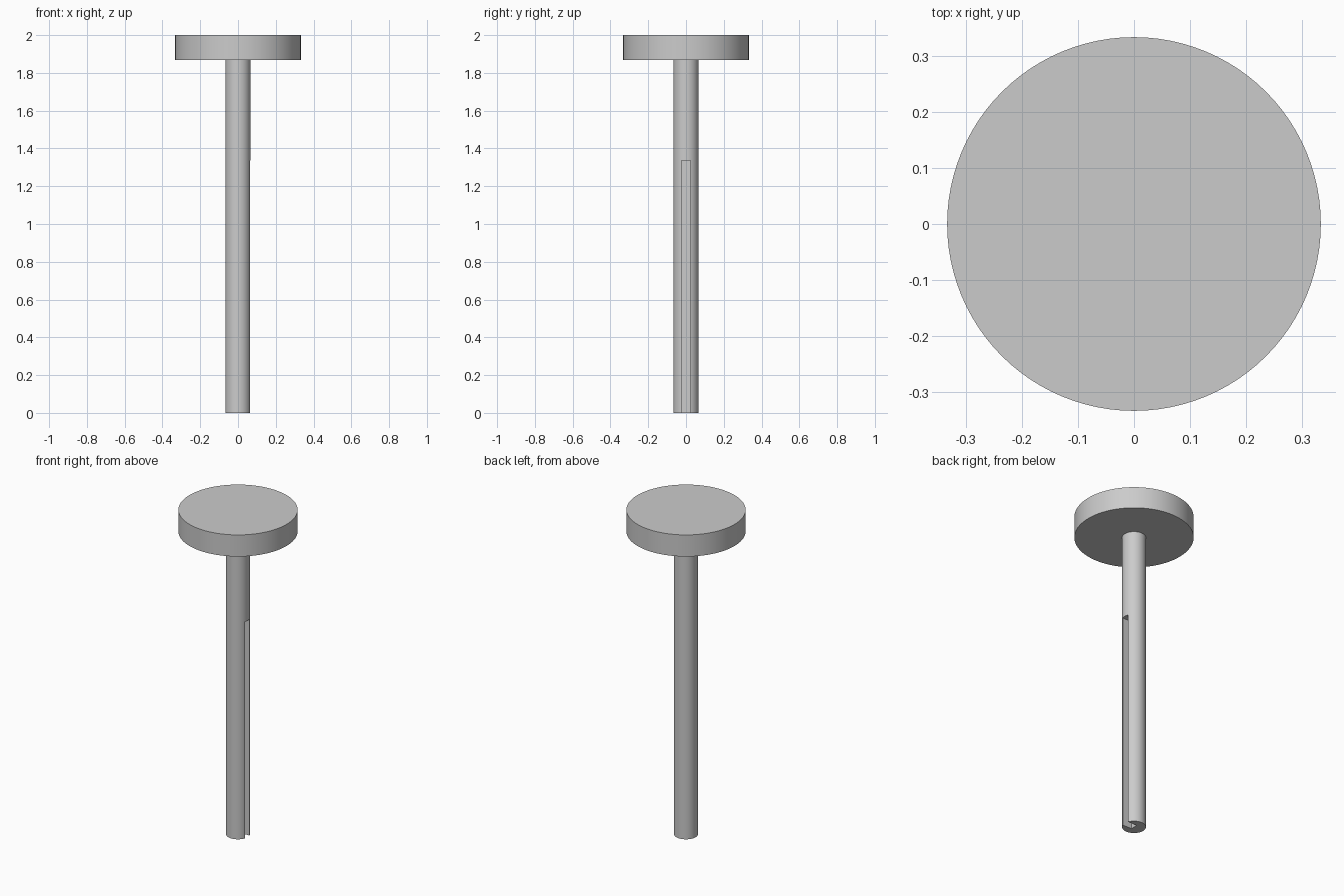
import bpy
from math import radians

default = bpy.data.objects.get("Cube")
if default:
    bpy.data.objects.remove(default, do_unlink=True)

TOP = 2.0
HEAD_BASE = 1.867
SLOT_TOP = 1.335
SLOT_WIDTH = 0.046

grey = bpy.data.materials.new("plain grey")
grey.use_nodes = True
colour = (0.6, 0.6, 0.6, 1)
grey.diffuse_color = colour
grey.node_tree.nodes["Principled BSDF"].inputs["Base Color"].default_value = colour


def cylinder(name, radius, bottom, top):
    bpy.ops.mesh.primitive_cylinder_add(
        vertices=96, radius=radius, depth=top - bottom,
        location=(0, 0, (bottom + top) / 2))
    obj = bpy.context.object
    obj.name = name
    obj.data.materials.append(grey)
    return obj


def smooth(obj):
    bpy.ops.object.select_all(action="DESELECT")
    obj.select_set(True)
    bpy.context.view_layer.objects.active = obj
    bpy.ops.object.shade_smooth_by_angle(angle=radians(30))


# Round flat head
head = cylinder("head_disc", 0.333, HEAD_BASE, TOP)
smooth(head)

# Shaft below the head
shaft = cylinder("shaft", 0.0667, 0, HEAD_BASE)

# Keyway slot, from the shaft axis out through the +x side and the lower end
bpy.ops.mesh.primitive_cube_add(size=1, location=(0.1, 0, SLOT_TOP / 2 - 0.1))
cutter = bpy.context.object
cutter.name = "slot_cutter"
cutter.scale = (0.2, SLOT_WIDTH, SLOT_TOP + 0.2)
cutter.hide_render = True
cutter.data.materials.append(grey)

bpy.context.view_layer.objects.active = shaft
slot = shaft.modifiers.new("slot", "BOOLEAN")
slot.operation = "DIFFERENCE"
slot.solver = "EXACT"
slot.object = cutter
bpy.ops.object.modifier_apply(modifier=slot.name)
bpy.data.objects.remove(cutter, do_unlink=True)
smooth(shaft)
